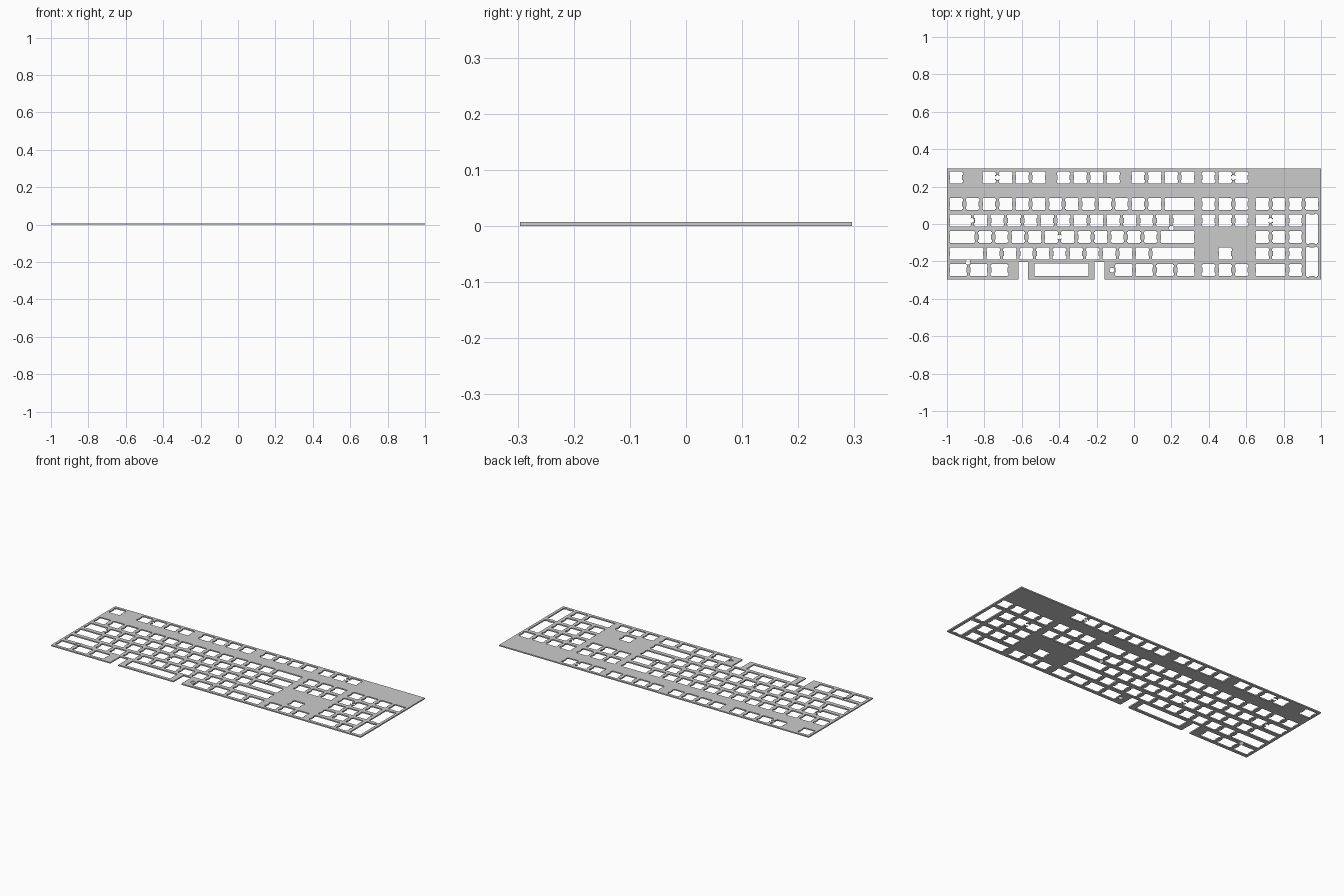
import bpy, bmesh, math

if "Cube" in bpy.data.objects:
    bpy.data.objects.remove(bpy.data.objects["Cube"])

U = 0.0885                      # one key pitch
MM = U / 19.05
X0 = -11.25 * U                 # left edge of the key field
H, HALF_Y = 0.007, 0.296
ROWS = [0.2485, 0.1075, 0.019, -0.0695, -0.158, -0.2465]   # row centres, back to front


def prism(bm, pts, z0, z1):
    """Add an extruded outline (counter-clockwise points)."""
    f = bm.faces.new([bm.verts.new((x, y, z0)) for x, y in pts])
    top = bmesh.ops.extrude_face_region(bm, geom=[f])["geom"]
    for v in top:
        if isinstance(v, bmesh.types.BMVert):
            v.co.z = z1


def rect(x0, x1, y0, y1):
    return [(x0, y0), (x1, y0), (x1, y1), (x0, y1)]


def make(name, outlines, z0=0.0, z1=H):
    bm = bmesh.new()
    for pts in outlines:
        prism(bm, pts, z0, z1)
    bmesh.ops.recalc_face_normals(bm, faces=bm.faces)
    me = bpy.data.meshes.new(name)
    bm.to_mesh(me)
    bm.free()
    ob = bpy.data.objects.new(name, me)
    bpy.context.collection.objects.link(ob)
    return ob


def switch_hole(cx, cy, w=1.0, tall=False):
    """Switch opening with clip notches at both ends; w in key units."""
    b = w * U / 2 - 1.725 * MM           # outer half width at the notches
    a = b - 0.8 * MM
    side = [(a, -7), (a, -6), (b, -6), (b, -2.9), (a, -2.9),
            (a, 2.9), (b, 2.9), (b, 6), (a, 6), (a, 7)]
    half = [(x, y * MM) for x, y in side]
    pts = half + [(-x, -y) for x, y in half]
    if tall:
        pts = [(-y, x) for x, y in pts]
    return [(cx + x, cy + y) for x, y in pts]


# Key rows: lists of (start in units, key widths)
one = lambda n: [1] * n
layout = [
    [(0, one(1)), (2, one(4)), (6.5, one(4)), (11, one(4)), (15.25, one(3))],
    [(0, one(13) + [2]), (15.25, one(3)), (18.5, one(4))],
    [(0, [1.5] + one(12) + [1.5]), (15.25, one(3)), (18.5, one(3))],
    [(0, [1.75] + one(11) + [2.25]), (18.5, one(3))],
    [(0, [2.25] + one(10) + [2.75]), (16.25, one(1)), (18.5, one(3))],
    [(0, [1.25] * 3), (10, [1.25] * 4), (15.25, one(3)), (18.5, [2, 1])],
]
holes = []
for y, groups in zip(ROWS, layout):
    for start, widths in groups:
        for w in widths:
            holes.append(switch_hole(X0 + (start + w / 2) * U, y, w))
            start += w

# Two tall number-pad keys
for r in (2, 4):
    holes.append(switch_hole(X0 + 22 * U, (ROWS[r] + ROWS[r + 1]) / 2, 2, True))

# Long bar opening and the two open slots beside it
bar = -0.388
holes.append(rect(bar - 0.145, bar + 0.145, -0.278, -0.211))
for s in (-1, 1):
    c = bar + s * 0.204
    holes.append(rect(c - 0.026, c + 0.026, -0.35, -0.204))

# Round mounting holes
screws = [(-0.73, ROWS[0]), (0.531, ROWS[0]), (-0.868, ROWS[2]), (0.2, -0.022),
          (0.73, ROWS[2]), (-0.3982, ROWS[3]), (-0.888, -0.204), (-0.118, ROWS[5])]
R = 0.0127
circles = [[(x + R * math.cos(i * math.tau / 24 + 0.1), y + R * math.sin(i * math.tau / 24 + 0.1))
            for i in range(24)] for x, y in screws]

# Plate with everything cut out
plate = make("keyboard_plate", [rect(-1, 1, -HALF_Y, HALF_Y)])
bpy.context.view_layer.objects.active = plate
for name, outlines in (("key_cutter", holes), ("screw_cutter", circles)):
    cutter = make(name, outlines, -0.02, 0.03)
    cutter.hide_render = True
    mod = plate.modifiers.new(name, 'BOOLEAN')
    mod.operation, mod.solver, mod.object = 'DIFFERENCE', 'EXACT', cutter
    bpy.ops.object.modifier_apply(modifier=mod.name)
    bpy.data.objects.remove(cutter)
